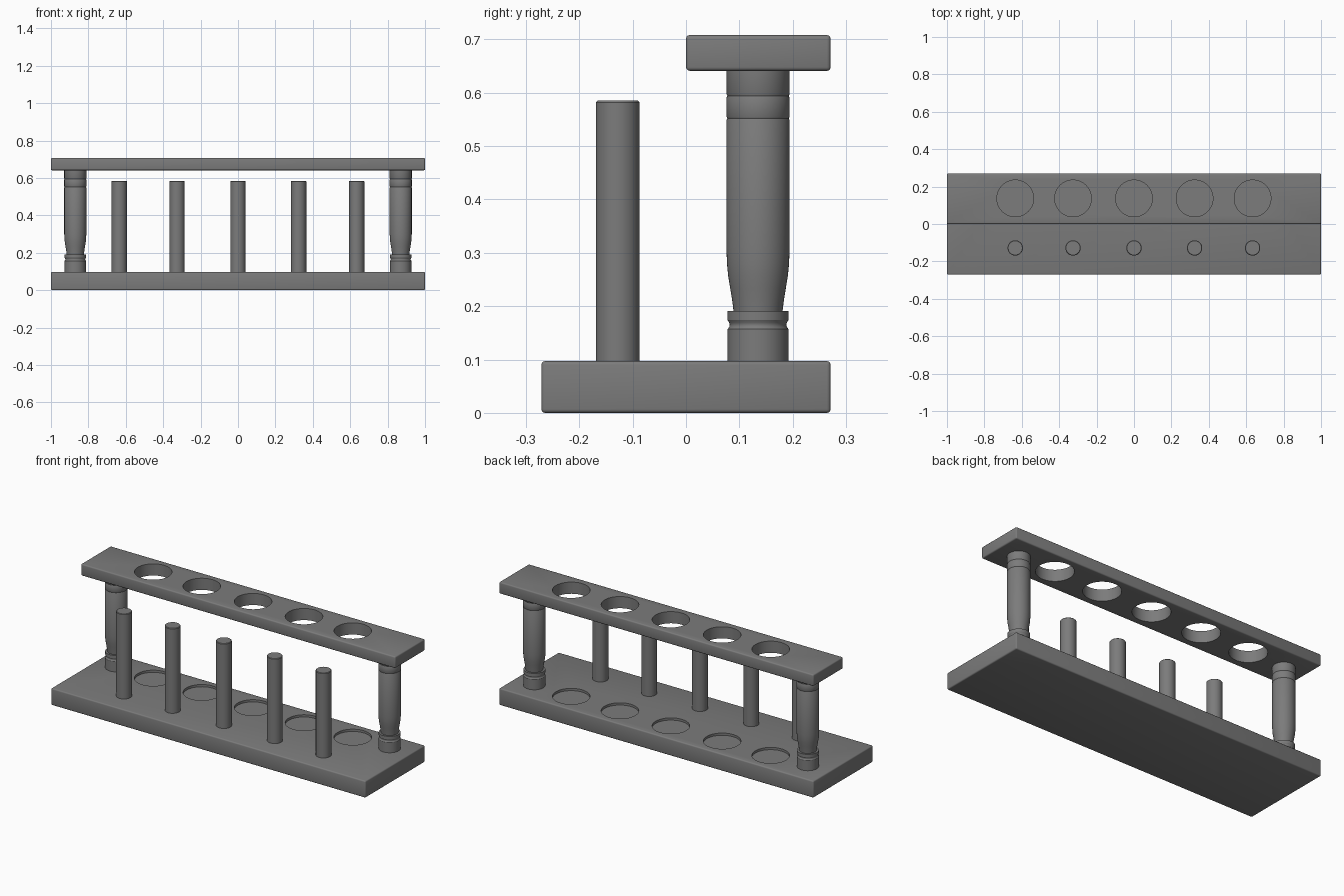
import bpy, bmesh, math
from mathutils import Matrix, Vector

if "Cube" in bpy.data.objects:
    bpy.data.objects.remove(bpy.data.objects["Cube"])

HOLE_X = (-0.635, -0.326, 0, 0.324, 0.634)
BACK_Y = 0.137

dark = bpy.data.materials.new("dark_grey")
dark.diffuse_color = (0.2, 0.2, 0.2, 1)
dark.use_nodes = True
dark.node_tree.nodes["Principled BSDF"].inputs["Base Color"].default_value = dark.diffuse_color


def finish(name, bm):
    mesh = bpy.data.meshes.new(name)
    bmesh.ops.recalc_face_normals(bm, faces=bm.faces)
    bm.to_mesh(mesh)
    bm.free()
    mesh.materials.append(dark)
    obj = bpy.data.objects.new(name, mesh)
    bpy.context.collection.objects.link(obj)
    return obj


def smooth(obj):
    bpy.ops.object.select_all(action='DESELECT')
    obj.select_set(True)
    bpy.context.view_layer.objects.active = obj
    bpy.ops.object.shade_smooth_by_angle(angle=math.radians(30))


def board(name, y0, y1, z0, z1):
    bm = bmesh.new()
    bmesh.ops.create_cube(bm, size=1)
    bmesh.ops.scale(bm, vec=(2, y1 - y0, z1 - z0), verts=bm.verts)
    bmesh.ops.translate(bm, vec=(0, (y0 + y1) / 2, (z0 + z1) / 2), verts=bm.verts)
    bmesh.ops.bevel(bm, geom=bm.edges[:], offset=0.007, segments=3, profile=0.5, affect='EDGES')
    return finish(name, bm)


def drill(obj, z0, z1):
    # Cut the row of five tube holes
    bm = bmesh.new()
    for x in HOLE_X:
        bmesh.ops.create_cone(bm, cap_ends=True, segments=64, radius1=0.098, radius2=0.098,
                              depth=z1 - z0,
                              matrix=Matrix.Translation((x, BACK_Y, (z0 + z1) / 2)))
    cutter = finish("hole_cutter", bm)
    cutter.hide_render = True
    mod = obj.modifiers.new("holes", 'BOOLEAN')
    mod.operation = 'DIFFERENCE'
    mod.solver = 'EXACT'
    mod.object = cutter
    bpy.context.view_layer.objects.active = obj
    bpy.ops.object.modifier_apply(modifier=mod.name)
    bpy.data.objects.remove(cutter)
    smooth(obj)


def lathe(name, profile, x, y, steps=48):
    bm = bmesh.new()
    verts = [bm.verts.new((r, 0, z)) for r, z in profile]
    edges = [bm.edges.new(p) for p in zip(verts, verts[1:])]
    bmesh.ops.spin(bm, geom=verts + edges, cent=(0, 0, 0), axis=(0, 0, 1),
                   angle=math.tau, steps=steps)
    bmesh.ops.remove_doubles(bm, verts=bm.verts, dist=1e-5)
    obj = finish(name, bm)
    obj.location = Vector((x, y, 0))
    smooth(obj)


# Base with shallow tube seats, and top rail with through holes
drill(board("base", -0.271, 0.271, 0, 0.097), 0.084, 0.2)
drill(board("top_rail", 0, 0.271, 0.641, 0.708), 0.6, 0.8)

# Turned end posts
post = [(0, 0.09), (0.057, 0.09), (0.057, 0.157), (0.054, 0.161), (0.053, 0.165),
        (0.054, 0.169), (0.057, 0.174), (0.057, 0.191), (0.046, 0.191), (0.048, 0.208),
        (0.052, 0.233), (0.056, 0.257), (0.058, 0.278), (0.059, 0.30), (0.059, 0.549),
        (0.0575, 0.552), (0.059, 0.555), (0.059, 0.591), (0.0575, 0.594), (0.059, 0.597),
        (0.059, 0.645), (0, 0.645)]
for side, x in (("left", -0.87), ("right", 0.87)):
    lathe(side + "_post", post, x, 0.135)

# Drying pegs along the front
peg = [(0, 0.09), (0.041, 0.09), (0.041, 0.582), (0.038, 0.585), (0, 0.585)]
for i, x in enumerate(HOLE_X):
    lathe(f"peg_{i + 1}", peg, x, -0.128, 32)
